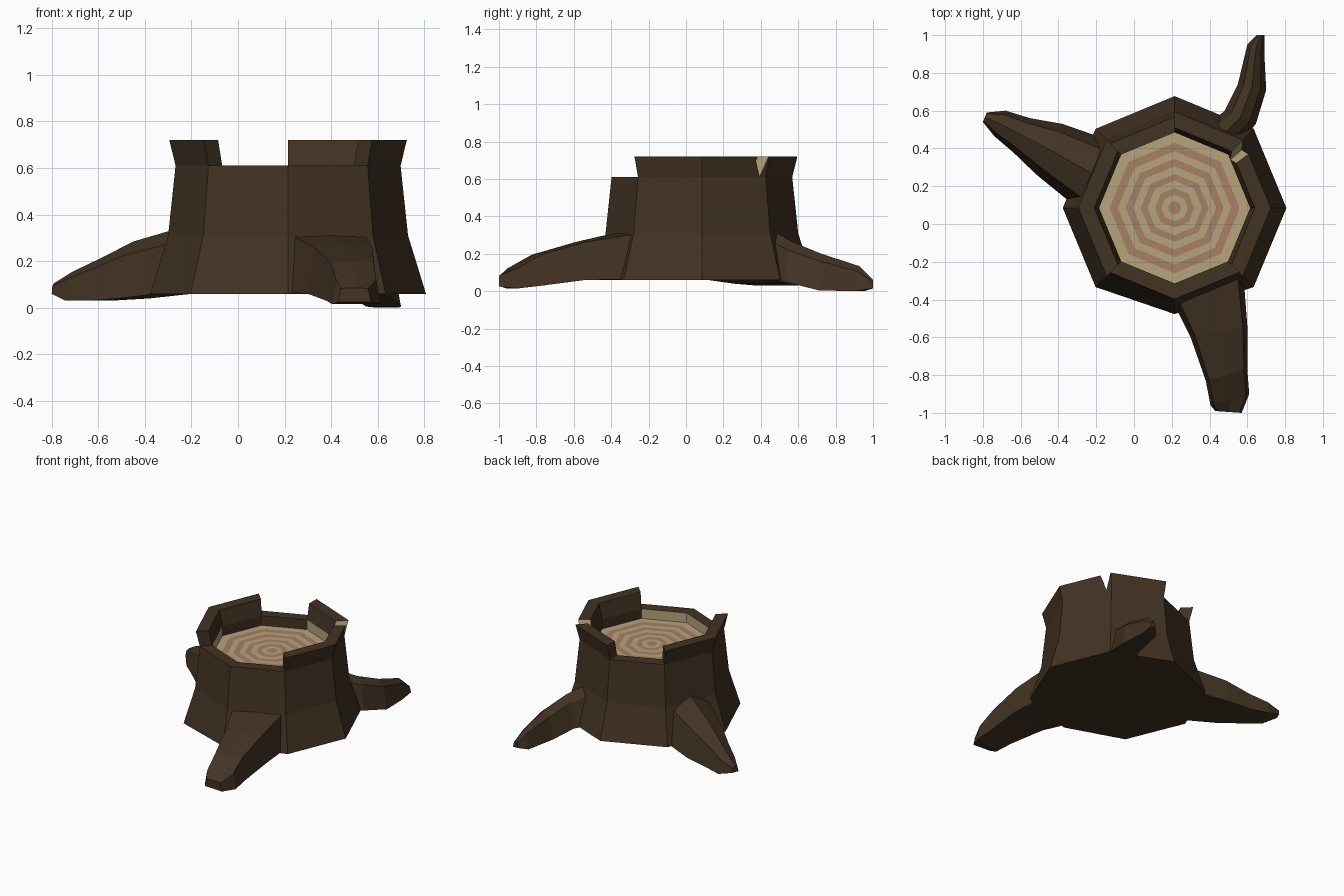
import bpy, bmesh
from math import sin, cos, pi
from mathutils import Vector

if "Cube" in bpy.data.objects:
    bpy.data.objects.remove(bpy.data.objects["Cube"])

CX, CY, SIDES = 0.215, 0.085, 8


def material(name, rgb):
    m = bpy.data.materials.new(name)
    m.diffuse_color = (*rgb, 1)
    m.use_nodes = True
    m.node_tree.nodes["Principled BSDF"].inputs["Base Color"].default_value = m.diffuse_color
    return m


BARK = material("bark", (0.055, 0.033, 0.017))
LIGHT = material("light_wood", (0.47, 0.37, 0.2))
PINK = material("ring_wood", (0.39, 0.215, 0.13))
MATS = [BARK, LIGHT, PINK]


def finish(bm, name, merge=True, recalc=True):
    if merge:
        bmesh.ops.remove_doubles(bm, verts=bm.verts, dist=0.0005)
    if recalc:
        bmesh.ops.recalc_face_normals(bm, faces=bm.faces)
    mesh = bpy.data.meshes.new(name)
    bm.to_mesh(mesh)
    bm.free()
    for m in MATS:
        mesh.materials.append(m)
    ob = bpy.data.objects.new(name, mesh)
    bpy.context.collection.objects.link(ob)
    return ob


def corner(i, r, z):
    a = 2 * pi * i / SIDES
    return Vector((CX + r * cos(a), CY + r * sin(a), z))


def along(i, t, r, z):
    """Point a fraction t along side i of the octagon."""
    return corner(i, r, z).lerp(corner(i + 1, r, z), t)


def face(bm, pts, mat=0):
    f = bm.faces.new([bm.verts.new(p) for p in pts])
    f.material_index = mat


# Heights and radii of the stump
WOOD_Z, RIM_Z, TOP_Z = 0.54, 0.61, 0.72
OUT, INN, TOP_OUT, TOP_INN = 0.483, 0.40, 0.51, 0.425
RAISED = {0, 1, 3, 4, 7}
LIGHT_INSIDE = {1, 4, 5, 6}


def base(i):
    return corner(i, 0.562 if i % SIDES == 6 else 0.592, 0.06)


# Stump: bark walls, rim and inner lip
bm = bmesh.new()
face(bm, [base(i) for i in reversed(range(SIDES))])


def rim(i, a, b):
    face(bm, [along(i, a, OUT, RIM_Z), along(i, b, OUT, RIM_Z),
              along(i, b, INN, RIM_Z), along(i, a, INN, RIM_Z)])


def raised(i, a0, a1, b0, b1, cap_a, cap_b):
    """Raised bark from a to b, given at the bottom (0) and the top (1)."""
    ends = [[along(i, p, OUT, RIM_Z), along(i, q, TOP_OUT, TOP_Z),
             along(i, q, TOP_INN, TOP_Z), along(i, p, INN, RIM_Z)]
            for p, q in ((a0, a1), (b0, b1))]
    A, B = ends
    for k in range(3):
        face(bm, [A[k], B[k], B[k + 1], A[k + 1]])
    if cap_a is not None:
        face(bm, A, cap_a)
    if cap_b is not None:
        face(bm, B[::-1], cap_b)


for i in range(SIDES):
    j = i + 1
    m0, m1 = corner(i, 0.515, 0.31), corner(j, 0.515, 0.31)
    face(bm, [base(i), base(j), m1, m0])
    face(bm, [m0, m1, corner(j, OUT, RIM_Z), corner(i, OUT, RIM_Z)])
    face(bm, [corner(i, INN, RIM_Z), corner(j, INN, RIM_Z),
              corner(j, INN, WOOD_Z), corner(i, INN, WOOD_Z)],
         1 if i in LIGHT_INSIDE else 0)
    if i == 0:  # side with the split in the bark
        raised(0, 0, 0, 0.9, 0.79, None, 1)
        raised(0, 0.9, 0.99, 1, 1, 1, None)
    elif i in RAISED:
        raised(i, 0, 0, 1, 1,
               None if (i - 1) % SIDES in RAISED else 0,
               None if j % SIDES in RAISED else 0)
    else:
        rim(i, 0, 1)
finish(bm, "stump_bark", recalc=False)

# Cut wood with growth rings
bm = bmesh.new()
radii = [0.40, 0.345, 0.30, 0.26, 0.22, 0.18, 0.145, 0.105, 0.07, 0.035]
for k, r in enumerate(radii):
    mat = 1 + k % 2
    if k + 1 == len(radii):
        face(bm, [corner(i, r, WOOD_Z) for i in range(SIDES)], mat)
        break
    for i in range(SIDES):
        q = radii[k + 1]
        face(bm, [corner(i, r, WOOD_Z), corner(i + 1, r, WOOD_Z),
                  corner(i + 1, q, WOOD_Z), corner(i, q, WOOD_Z)], mat)
finish(bm, "growth_rings", recalc=False)


# Roots: lofted five-point sections, each given by both sides, top and bottom
def root(name, stations, inset, shoulder):
    bm = bmesh.new()
    section = [(0, 0), (inset, shoulder), (0.5, 1), (1 - inset, shoulder), (1, 0)]
    loops = []
    for xl, yl, xr, yr, top, bot in stations:
        loops.append([bm.verts.new((xl + (xr - xl) * u, yl + (yr - yl) * u,
                                    bot + (top - bot) * v)) for u, v in section])
    for A, B in zip(loops, loops[1:]):
        for k in range(5):
            n = (k + 1) % 5
            bm.faces.new([A[k], A[n], B[n], B[k]])
    bm.faces.new(loops[0])
    bm.faces.new(loops[-1])
    finish(bm, name, merge=False)


root("left_root", [
    (-0.15, 0.45, -0.30, 0.085, 0.35, 0.065),
    (-0.38, 0.53, -0.515, 0.26, 0.285, 0.04),
    (-0.55, 0.56, -0.64, 0.38, 0.21, 0.03),
    (-0.68, 0.60, -0.74, 0.465, 0.155, 0.03),
    (-0.78, 0.59, -0.80, 0.54, 0.105, 0.06)], 0.15, 0.75)
root("front_root", [
    (0.215, -0.43, 0.58, -0.28, 0.31, 0.065),
    (0.30, -0.60, 0.60, -0.54, 0.268, 0.06),
    (0.38, -0.83, 0.60, -0.77, 0.20, 0.03),
    (0.405, -0.96, 0.61, -0.90, 0.125, 0.015),
    (0.43, -0.99, 0.57, -1.00, 0.085, 0.025)], 0.08, 0.97)
root("back_root", [
    (0.40, 0.53, 0.58, 0.45, 0.31, 0.065),
    (0.48, 0.60, 0.645, 0.53, 0.265, 0.05),
    (0.55, 0.74, 0.70, 0.71, 0.20, 0.005),
    (0.60, 0.95, 0.69, 0.90, 0.135, 0.0),
    (0.65, 1.00, 0.69, 1.00, 0.06, 0.015)], 0.2, 0.8)
